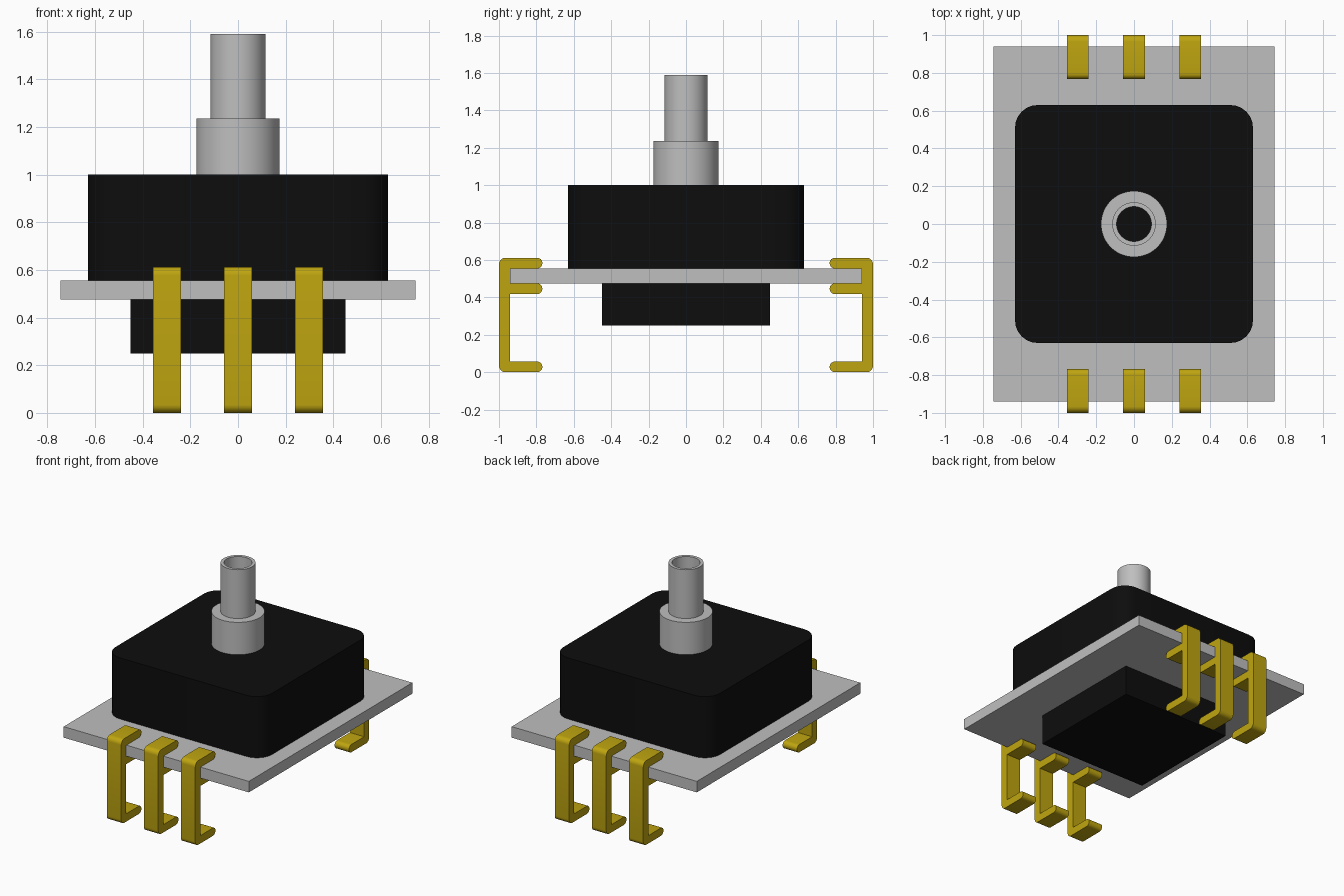
import bpy, bmesh, math
from mathutils import Vector

if "Cube" in bpy.data.objects:
    bpy.data.objects.remove(bpy.data.objects["Cube"], do_unlink=True)


def material(name, rgb, rough=0.5):
    m = bpy.data.materials.new(name)
    m.use_nodes = True
    m.diffuse_color = (*rgb, 1)
    bsdf = m.node_tree.nodes["Principled BSDF"]
    bsdf.inputs["Base Color"].default_value = (*rgb, 1)
    bsdf.inputs["Roughness"].default_value = rough
    return m


GREY = material("light grey", (0.52, 0.52, 0.52))
BLACK = material("black plastic", (0.004, 0.004, 0.004))
GOLD = material("gold", (0.52, 0.375, 0.005))


def finish(name, bm, mat, angle=30):
    """Turn a bmesh into a named object, smooth with sharp edges kept."""
    bmesh.ops.recalc_face_normals(bm, faces=bm.faces)
    me = bpy.data.meshes.new(name)
    bm.to_mesh(me)
    bm.free()
    me.materials.append(mat)
    ob = bpy.data.objects.new(name, me)
    bpy.context.collection.objects.link(ob)
    me.polygons.foreach_set("use_smooth", [True] * len(me.polygons))
    me.set_sharp_from_angle(angle=math.radians(angle))
    return ob


def rounded(corners, steps=6):
    """Outline from (a, b, radius) corners, each filleted by an arc."""
    pts = []
    for i, (a, b, r) in enumerate(corners):
        p = Vector((a, b))
        if r == 0:
            pts.append(p)
            continue
        d0 = (Vector(corners[i - 1][:2]) - p).normalized()
        d1 = (Vector(corners[(i + 1) % len(corners)][:2]) - p).normalized()
        centre = p + (d0 + d1) * r
        for k in range(steps + 1):
            t = k / steps * math.pi / 2
            pts.append(centre - d1 * r * math.cos(t) - d0 * r * math.sin(t))
    return pts


def extrude(name, points, vec, mat):
    """Extrude a closed outline of 3D points along vec."""
    bm = bmesh.new()
    face = bm.faces.new([bm.verts.new(p) for p in points])
    geo = bmesh.ops.extrude_face_region(bm, geom=[face])["geom"]
    bmesh.ops.translate(bm, vec=vec, verts=[g for g in geo if isinstance(g, bmesh.types.BMVert)])
    return finish(name, bm, mat)


def slab(name, hx, hy, z0, z1, mat, r=0):
    outline = rounded([(-hx, -hy, r), (hx, -hy, r), (hx, hy, r), (-hx, hy, r)])
    return extrude(name, [(p.x, p.y, z0) for p in outline], (0, 0, z1 - z0), mat)


def lathe(name, profile, mat, n=64):
    """Revolve a closed (radius, z) profile about the z axis."""
    bm = bmesh.new()
    rings = [[bm.verts.new((r * math.cos(2 * math.pi * i / n), r * math.sin(2 * math.pi * i / n), z))
              for i in range(n)] for r, z in profile]
    for k, ring in enumerate(rings):
        nxt = rings[(k + 1) % len(rings)]
        for i in range(n):
            j = (i + 1) % n
            bm.faces.new((ring[i], ring[j], nxt[j], nxt[i]))
    return finish(name, bm, mat)


# Body: carrier board, rounded cap above, square block below
slab("carrier_board", 0.745, 0.94, 0.475, 0.555, GREY)
slab("upper_housing", 0.63, 0.63, 0.555, 1.0, BLACK, r=0.12)
slab("lower_housing", 0.45, 0.45, 0.25, 0.475, BLACK)

# Hollow stepped pressure port
lathe("port_tube", [(0.175, 1.0), (0.175, 1.235), (0.115, 1.235),
                    (0.115, 1.59), (0.092, 1.59), (0.092, 1.0)], GREY)

# Clip pins: spine with two arms gripping the board and a foot
TIP, WALL, R = 0.768, 0.942, 0.028
pin = rounded([
    (1.0, 0.0, 0.035), (1.0, 0.612, 0.035),
    (TIP, 0.612, R), (TIP, 0.555, R), (WALL, 0.555, 0),
    (WALL, 0.475, 0), (TIP, 0.475, R), (TIP, 0.418, R), (WALL, 0.418, 0),
    (WALL, 0.057, 0), (TIP, 0.057, R), (TIP, 0.0, R),
])
W = 0.116
for side, label in ((-1, "front"), (1, "back")):
    for x, place in ((-0.298, "right"), (0, "middle"), (0.298, "left")):
        extrude(f"{label}_{place}_pin", [(x - W / 2, side * p.x, p.y) for p in pin],
                (W, 0, 0), GOLD)
